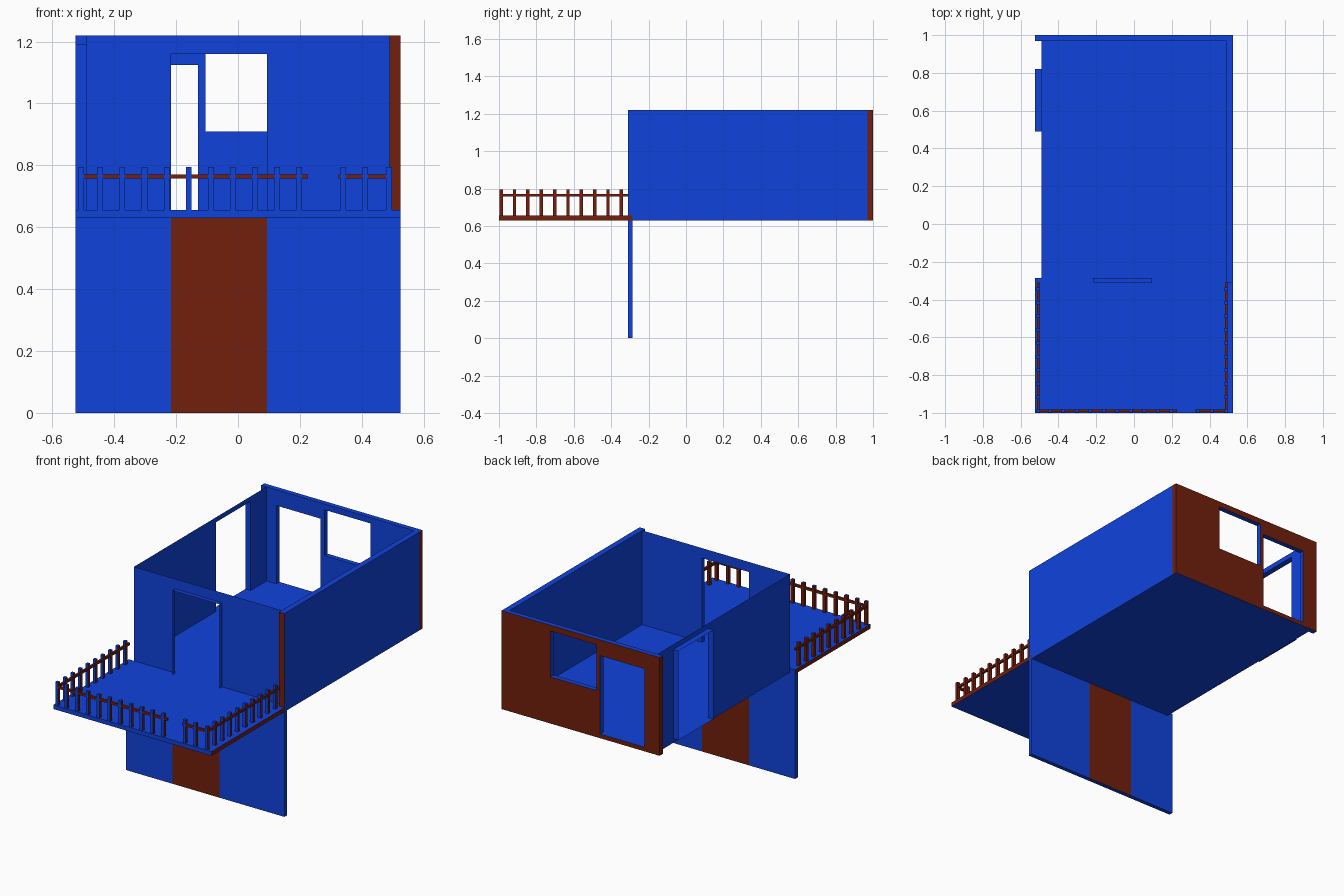
import bpy, bmesh
from mathutils import Vector

if "Cube" in bpy.data.objects:
    bpy.data.objects.remove(bpy.data.objects["Cube"])


def material(name, rgb):
    m = bpy.data.materials.new(name)
    m.diffuse_color = (*rgb, 1)
    m.use_nodes = True
    m.node_tree.nodes["Principled BSDF"].inputs["Base Color"].default_value = m.diffuse_color
    return m


BLUE = material("blue_paint", (0.005, 0.055, 0.72))
BROWN = material("brown_paint", (0.17, 0.014, 0.004))


def finish(name, bm, brown=None):
    """Make the object; faces for which brown(normal, centre) holds are brown."""
    bmesh.ops.recalc_face_normals(bm, faces=bm.faces[:])
    bm.normal_update()
    for f in bm.faces:
        f.material_index = int(bool(brown and brown(f.normal, f.calc_center_median())))
    me = bpy.data.meshes.new(name)
    bm.to_mesh(me)
    bm.free()
    me.materials.append(BLUE)
    me.materials.append(BROWN)
    ob = bpy.data.objects.new(name, me)
    bpy.context.collection.objects.link(ob)
    return ob


def add_box(bm, lo, hi):
    vs = bmesh.ops.create_cube(bm, size=1)["verts"]
    for v in vs:
        v.co = Vector([a + (b - a) * (c + 0.5) for a, b, c in zip(lo, hi, v.co)])


def box(name, lo, hi, brown=None):
    bm = bmesh.new()
    add_box(bm, lo, hi)
    return finish(name, bm, brown)


def wall(name, axis, d0, d1, u, z, holes=(), thick=True, splits=(), brown=None):
    """Wall facing x or y with rectangular holes (u0, u1, z0, z1).
    thick: solid from d0 to d1; otherwise a sheet at d0 with reveals to d1."""
    us = sorted({*u, *splits, *(h[i] for h in holes for i in (0, 1))})
    zs = sorted({*z, *(h[i] for h in holes for i in (2, 3))})

    def pt(a, d, b):
        return Vector((a, d, b)) if axis == "y" else Vector((d, a, b))

    bm = bmesh.new()

    def fill(d):
        for a, b in zip(us, us[1:]):
            for c, e in zip(zs, zs[1:]):
                mu, mz = (a + b) / 2, (c + e) / 2
                if any(h[0] < mu < h[1] and h[2] < mz < h[3] for h in holes):
                    continue
                bm.faces.new([bm.verts.new(pt(*q)) for q in
                              ((a, d, c), (b, d, c), (b, d, e), (a, d, e))])
        bmesh.ops.remove_doubles(bm, verts=bm.verts[:], dist=1e-4)

    def inside(e):
        m = (e.verts[0].co + e.verts[1].co) / 2
        mu = m.x if axis == "y" else m.y
        return u[0] + .001 < mu < u[1] - .001 and z[0] + .001 < m.z < z[1] - .001

    fill(d0)
    edges = [e for e in bm.edges if e.is_boundary and (thick or inside(e))]
    if edges:
        ext = bmesh.ops.extrude_edge_only(bm, edges=edges)["geom"]
        bmesh.ops.translate(bm, vec=pt(0, d1 - d0, 0),
                            verts=[g for g in ext if isinstance(g, bmesh.types.BMVert)])
    if thick:
        fill(d1)
    return finish(name, bm, brown)


W, Z0, Z1, TOP = 0.525, 0.63, 0.655, 1.22
FRONT, FRONT_IN, BACK_IN = -0.31, -0.285, 0.97

# Ground-level front wall with flush brown door panel
wall("lower_front_wall", "y", FRONT, FRONT_IN, (-W, W), (0, Z0), splits=(-0.217, 0.094),
     brown=lambda n, c: abs(n.y) > .5 and abs(c.x + 0.06) < 0.1)

# Floors
box("room_floor", (-0.49, FRONT_IN, Z0), (0.49, BACK_IN, Z1))
box("balcony_floor", (-W, -1, Z0), (W, FRONT_IN, Z1), brown=lambda n, c: abs(n.x) > .5)

# Upper walls
wall("back_wall", "y", BACK_IN, 1, (-W, W), (Z0, TOP),
     holes=[(-0.105, 0.20, 0.91, 1.185), (-0.425, -0.13, Z1, 1.125)],
     brown=lambda n, c: n.y > .5 or (abs(n.x) > .5 and abs(c.x) > 0.5)
     or (n.y < -.5 and c.x < -0.49))
box("right_wall", (0.49, FRONT, Z0), (W, BACK_IN, TOP), brown=lambda n, c: n.y < -.5)
wall("upper_front_wall", "y", FRONT_IN, FRONT, (-0.49, 0.49), (Z1, TOP),
     holes=[(-0.217, 0.094, Z1, 1.16)], thick=False)
wall("left_wall", "x", -0.49, -W, (FRONT_IN, BACK_IN), (Z0, TOP),
     holes=[(0.49, 0.82, Z1, 1.19)], thick=False)

# Balcony railings: posts and top rails
P, R, POST_TOP = 0.009, 0.0065, 0.795
STEP, Y_RAIL, X_L, X_R = 0.0714, -0.988, -0.506, 0.488


def railing(name, posts, rails):
    bm = bmesh.new()
    for x, y in posts:
        add_box(bm, (x - P, y - P, Z1), (x + P, y + P, POST_TOP))
    finish(name + "_posts", bm, brown=lambda n, c: abs(n.x) > .5 or n.y > .5)
    bm = bmesh.new()
    for (xa, ya), (xb, yb) in rails:
        add_box(bm, (xa - R, ya - R, 0.757), (xb + R, yb + R, 0.771))
    finish(name + "_rail", bm, brown=lambda n, c: True)


for side, x in (("left", X_L), ("right", X_R)):
    railing(side + "_railing", [(x, Y_RAIL + i * STEP) for i in range(10)],
            [((x, Y_RAIL), (x, FRONT - R))])
railing("front_railing", [(-0.445 + i * STEP, Y_RAIL) for i in range(13) if i != 10],
        [((X_L, Y_RAIL), (0.22, Y_RAIL)), ((0.332, Y_RAIL), (X_R, Y_RAIL))])
